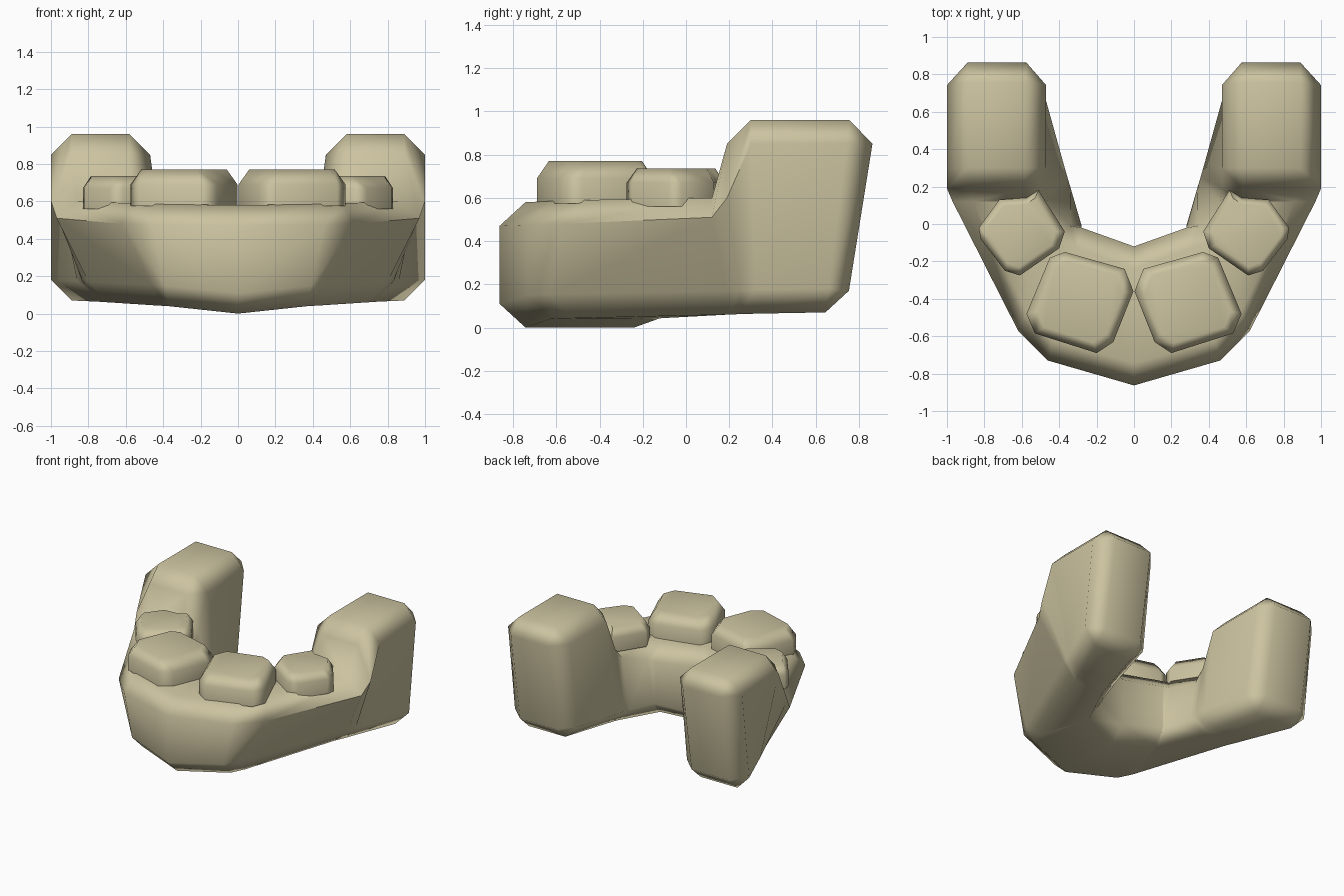
import bpy, bmesh, math
from mathutils import Vector

if "Cube" in bpy.data.objects:
    bpy.data.objects.remove(bpy.data.objects["Cube"])

bone = bpy.data.materials.new("bone tan")
bone.diffuse_color = (0.60, 0.545, 0.35, 1)
bone.use_nodes = True
bone.node_tree.nodes["Principled BSDF"].inputs["Base Color"].default_value = bone.diffuse_color


def finish(name, bm, merge=True):
    """Turn the right half into a smooth, mirrored object."""
    bmesh.ops.remove_doubles(bm, verts=bm.verts, dist=0.0005)
    bmesh.ops.recalc_face_normals(bm, faces=bm.faces)
    me = bpy.data.meshes.new(name)
    bm.to_mesh(me)
    bm.free()
    me.materials.append(bone)
    ob = bpy.data.objects.new(name, me)
    bpy.context.collection.objects.link(ob)
    mir = ob.modifiers.new("mirror", 'MIRROR')
    mir.use_mirror_merge = merge
    for o in bpy.context.selected_objects:
        o.select_set(False)
    bpy.context.view_layer.objects.active = ob
    ob.select_set(True)
    bpy.ops.object.shade_smooth_by_angle(angle=math.radians(62))
    wn = ob.modifiers.new("face weighted normals", 'WEIGHTED_NORMAL')
    wn.keep_sharp = True
    return ob


def bridge(bm, a, b):
    n = len(a)
    for i in range(n):
        bm.faces.new((a[i], a[(i + 1) % n], b[(i + 1) % n], b[i]))


def section(bm, outer, inner, outer_low, inner_low, zb, zt, c=0.11, drop=0.11, lean=0.0):
    """Chamfered cross-section from the outer wall to the inner wall."""
    o, i, p, q = (Vector(v) for v in (outer, inner, outer_low, inner_low))
    d = (i - o).normalized() * c
    e = (q - p).normalized() * c
    rise = min(c, 0.11)
    pts = [(p + e, zb), (p, zb + rise), (o, zt - drop), (o + d, zt),
           (i - d, zt), (i, zt - drop), (q, zb + rise), (q - e, zb)]
    return [bm.verts.new((v.x, v.y + lean * (z - 0.07), z)) for v, z in pts]


# Jaw: half of the U lofted from the chin to the rear upright
bm = bmesh.new()
rings = [
    section(bm, (0, -.863), (0, -.12), (0, -.863), (0, -.12), .0, .58, c=.12),
    section(bm, (.46, -.73), (.28, -.02), (.39, -.735), (.28, -.02), .04, .585),
    section(bm, (.62, -.57), (.34, -.01), (.46, -.63), (.28, -.01), .043, .59),
    section(bm, (.97, .12), (.46, .12), (.80, .19), (.341, .20), .06, .60, drop=.09),
    section(bm, (1, .19), (.47, .19), (.83, .25), (.356, .25), .062, .85, drop=.25),
    section(bm, (1, .30), (.47, .30), (.86, .32), (.376, .32), .064, .96),
    section(bm, (1, .645), (.47, .645), (1, .645), (.47, .645), .07, .96, lean=.125),
    section(bm, (.89, .738), (.575, .738), (.89, .738), (.575, .738), .17, .85,
            c=0, drop=0, lean=.16),
]
for a, b in zip(rings, rings[1:]):
    bridge(bm, a, b)
bm.faces.new((rings[-1][1], rings[-1][2], rings[-1][5], rings[-1][6]))
finish("jaw", bm)


# Teeth: chamfered blocks raised from a top-view outline
def tooth(name, outline, z_base, z_edge, z_top, shrink):
    bm = bmesh.new()
    n = len(outline)
    cx = sum(p[0] for p in outline) / n
    cy = sum(p[1] for p in outline) / n
    layers = []
    for z, s in ((z_base, 1), (z_edge, 1), (z_top, shrink)):
        layers.append([bm.verts.new((cx + (x - cx) * s, cy + (y - cy) * s, z))
                       for x, y in outline])
    bridge(bm, layers[0], layers[1])
    bridge(bm, layers[1], layers[2])
    bm.faces.new(layers[2])
    bm.faces.new(layers[0][::-1])
    finish(name, bm, merge=False)


tooth("front_teeth", [(.37, -.15), (.05, -.24), (.003, -.36), (.11, -.63),
                      (.20, -.69), (.53, -.585), (.575, -.48), (.45, -.18)],
      .575, .69, .77, .80)
tooth("side_teeth", [(.51, .18), (.575, .14), (.72, .13), (.83, -.02), (.82, -.08),
                     (.69, -.25), (.61, -.275), (.40, -.13), (.37, -.04)],
      .56, .67, .735, .80)
